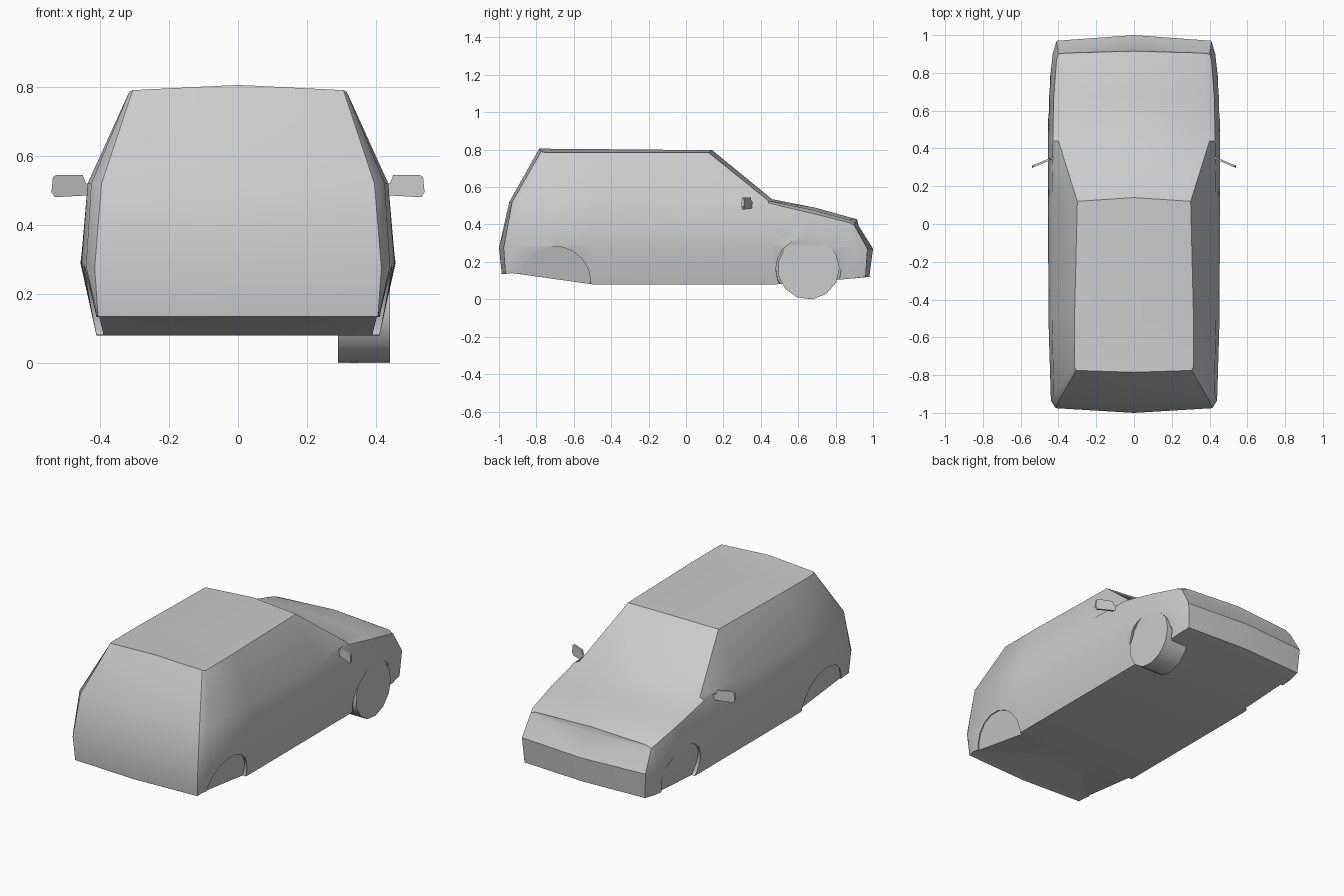
import bpy, bmesh, math
from mathutils import Matrix, Vector

if "Cube" in bpy.data.objects:
    bpy.data.objects.remove(bpy.data.objects["Cube"])


def make_object(name, bm):
    mesh = bpy.data.meshes.new(name)
    bm.to_mesh(mesh)
    bm.free()
    ob = bpy.data.objects.new(name, mesh)
    bpy.context.collection.objects.link(ob)
    return ob


def smooth(ob, angle):
    bpy.ops.object.select_all(action='DESELECT')
    ob.select_set(True)
    bpy.context.view_layer.objects.active = ob
    bpy.ops.object.shade_smooth_by_angle(angle=math.radians(angle))


# Half sections from tail to nose: floor edge, waist, belt, top edge, (y, z) of floor and top centre
SECTIONS = [
    [(.405, -.965, .135), (.415, -.975, .275), (.395, -.93, .52), (.305, -.775, .79), (-.985, .135), (-.785, .805)],
    [(.41, -.93, .14), (.44, -.935, .28), (.425, -.895, .52), (.315, -.755, .785), (-.93, .14), (-.75, .805)],
    [(.41, -.5, .08), (.453, -.5, .29), (.435, -.5, .52), (.315, -.5, .785), (-.5, .08), (-.5, .803)],
    [(.41, .1, .08), (.455, .1, .29), (.435, .15, .52), (.30, .12, .785), (.1, .08), (.14, .797)],
    [(.41, .48, .08), (.456, .46, .29), (.43, .44, .515), (.40, .44, .527), (.48, .08), (.46, .535)],
    [(.41, .68, .093), (.457, .67, .29), (.425, .67, .46), (.38, .67, .48), (.68, .093), (.69, .49)],
    [(.41, .88, .11), (.43, .9, .28), (.41, .87, .41), (.37, .87, .425), (.88, .11), (.88, .437)],
    [(.40, .96, .12), (.41, .97, .27), (.40, .90, .395), (.365, .905, .41), (.98, .12), (.915, .427)],
]


def ring(section, side):
    pts = [(0, *section[4])] + [(side * x, y, z) for x, y, z in section[:4]] + [(0, *section[5])]
    return [Vector(p) for p in pts]


# Body shell lofted lengthwise, with bowed tail and nose panels
bm = bmesh.new()


def quad(*pts):
    bm.faces.new([bm.verts.new(p) for p in pts])


for side in (1, -1):
    rings = [ring(s, side) for s in SECTIONS]
    for a, b in zip(rings, rings[1:]):
        for i in range(5):
            quad(a[i], b[i], b[i + 1], a[i + 1])
    for r, ys in ((rings[0], (-1.0, -.945)), (rings[-1], (1.0, .922))):
        centre = [r[0], Vector((0, ys[0], r[2].z)), Vector((0, ys[1], r[3].z)), r[5]]
        edge = r[1:5]
        for i in range(3):
            quad(centre[i], edge[i], edge[i + 1], centre[i + 1])
bmesh.ops.remove_doubles(bm, verts=bm.verts, dist=.0005)
bmesh.ops.recalc_face_normals(bm, faces=bm.faces)
body = make_object("car_body", bm)

# Shallow wheel arches, leaning inward towards the floor
for side in (1, -1):
    for y, z, radius in ((.655, .165, .175), (-.70, .10, .19)):
        bm = bmesh.new()
        bmesh.ops.create_cone(bm, cap_ends=True, segments=18, radius1=radius, radius2=radius, depth=.3)
        tilt = math.pi / 2 + .24
        base = .44 - (.29 - z) * math.tan(.24)
        bm.transform(Matrix.Translation((side * base, y, z))
                     @ Matrix.Rotation(side * tilt, 4, 'Y') @ Matrix.Translation((0, 0, .15)))
        cutter = make_object("arch_cutter", bm)
        cutter.hide_render = True
        bpy.ops.object.select_all(action='DESELECT')
        bpy.context.view_layer.objects.active = body
        body.select_set(True)
        cut = body.modifiers.new("arch", 'BOOLEAN')
        cut.operation = 'DIFFERENCE'
        cut.solver = 'EXACT'
        cut.object = cutter
        bpy.ops.object.modifier_apply(modifier=cut.name)
        bpy.data.objects.remove(cutter)
smooth(body, 32)

# Single front wheel
bpy.ops.mesh.primitive_cylinder_add(vertices=13, radius=.166, depth=.15,
                                    location=(.365, .655, .166), rotation=(0, math.pi / 2, 0))
wheel = bpy.context.object
wheel.name = "front_wheel"
smooth(wheel, 40)

# Door mirrors: a narrow stalk and a swept-back blade
PROFILE = [(.425, .50), (.44, .485), (.53, .48), (.54, .495), (.536, .538), (.525, .545), (.45, .545), (.44, .52), (.425, .52)]
for side, label in ((1, "right"), (-1, "left")):
    bm = bmesh.new()
    outline = [bm.verts.new((side * x, .355 - (x - .43) * .42, z)) for x, z in PROFILE]
    face = bm.faces.new(outline)
    out = bmesh.ops.extrude_face_region(bm, geom=[face])
    bmesh.ops.translate(bm, vec=(0, -.012, 0),
                        verts=[g for g in out["geom"] if isinstance(g, bmesh.types.BMVert)])
    bmesh.ops.recalc_face_normals(bm, faces=bm.faces)
    smooth(make_object(label + "_door_mirror", bm), 30)

# Drop the wheel to the ground
bpy.context.view_layer.update()
low = min((wheel.matrix_world @ v.co).z for v in wheel.data.vertices)
wheel.location.z -= low
